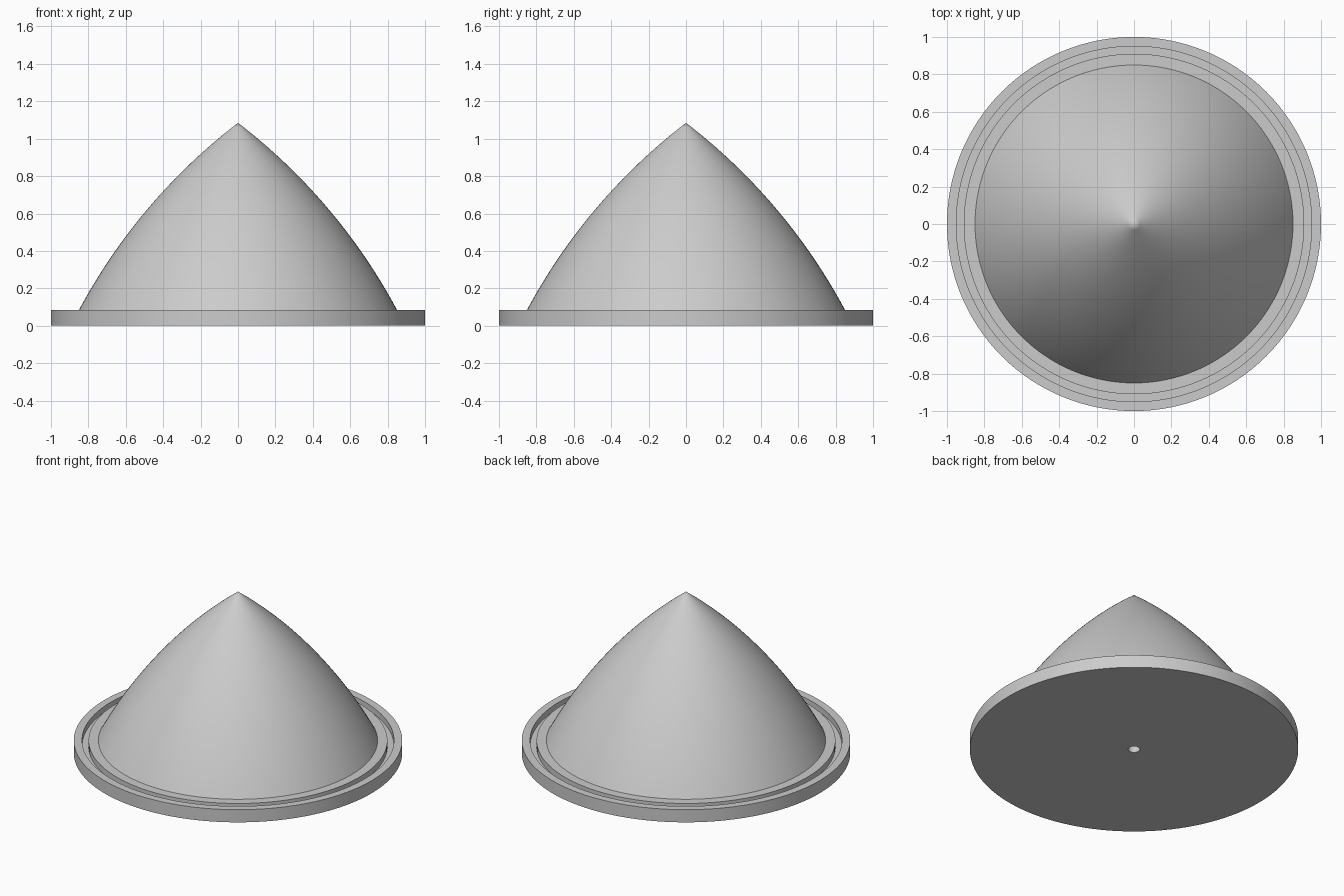
import bpy, bmesh, math

if "Cube" in bpy.data.objects:
    bpy.data.objects.remove(bpy.data.objects["Cube"], do_unlink=True)

SEGMENTS = 128
FLANGE_TOP = 0.085
DOME_R, APEX, SAG = 0.85, 1.085, 0.07
HOLE_R, HOLE_TOP = 0.036, 0.25

# Single grey material
grey = bpy.data.materials.new("plain grey")
grey.use_nodes = True
colour = (0.6, 0.6, 0.6, 1)
grey.diffuse_color = colour
grey.node_tree.nodes["Principled BSDF"].inputs["Base Color"].default_value = colour


def ogive(steps):
    """Circular arc from the dome foot to the pointed apex."""
    dx, dz = -DOME_R, APEX - FLANGE_TOP
    chord = math.hypot(dx, dz)
    radius = (chord ** 2 / 4 + SAG ** 2) / (2 * SAG)
    half = math.asin(chord / 2 / radius)
    points = []
    for i in range(steps + 1):
        a = half * (2 * i / steps - 1)
        along = chord / 2 + radius * math.sin(a)
        out = radius * (math.cos(a) - math.cos(half))
        points.append((DOME_R + (dx * along + dz * out) / chord,
                       FLANGE_TOP + (dz * along - dx * out) / chord))
    points[-1] = (0, APEX)
    return points


def lathe(name, profile):
    """Spin an (r, z) profile around the z axis."""
    bm = bmesh.new()
    verts = [bm.verts.new((r, 0, z)) for r, z in profile]
    edges = [bm.edges.new(pair) for pair in zip(verts, verts[1:])]
    bmesh.ops.spin(bm, geom=verts + edges, cent=(0, 0, 0), axis=(0, 0, 1),
                   angle=math.tau, steps=SEGMENTS, use_merge=True)
    bmesh.ops.remove_doubles(bm, verts=bm.verts, dist=1e-5)
    bmesh.ops.recalc_face_normals(bm, faces=bm.faces)
    mesh = bpy.data.meshes.new(name)
    bm.to_mesh(mesh)
    bm.free()
    mesh.materials.append(grey)
    obj = bpy.data.objects.new(name, mesh)
    bpy.context.collection.objects.link(obj)
    bpy.ops.object.select_all(action="DESELECT")
    obj.select_set(True)
    bpy.context.view_layer.objects.active = obj
    bpy.ops.object.shade_smooth_by_angle(angle=math.radians(30))


# Blind centre hole, flat underside, rim, ring groove, then the pointed dome
groove_floor = FLANGE_TOP - 0.04
profile = [(0, HOLE_TOP), (HOLE_R, HOLE_TOP), (HOLE_R, 0), (1, 0), (1, FLANGE_TOP),
           (0.95, FLANGE_TOP), (0.95, groove_floor),
           (0.91, groove_floor), (0.91, FLANGE_TOP)]
lathe("flanged_dome", profile + ogive(32))
